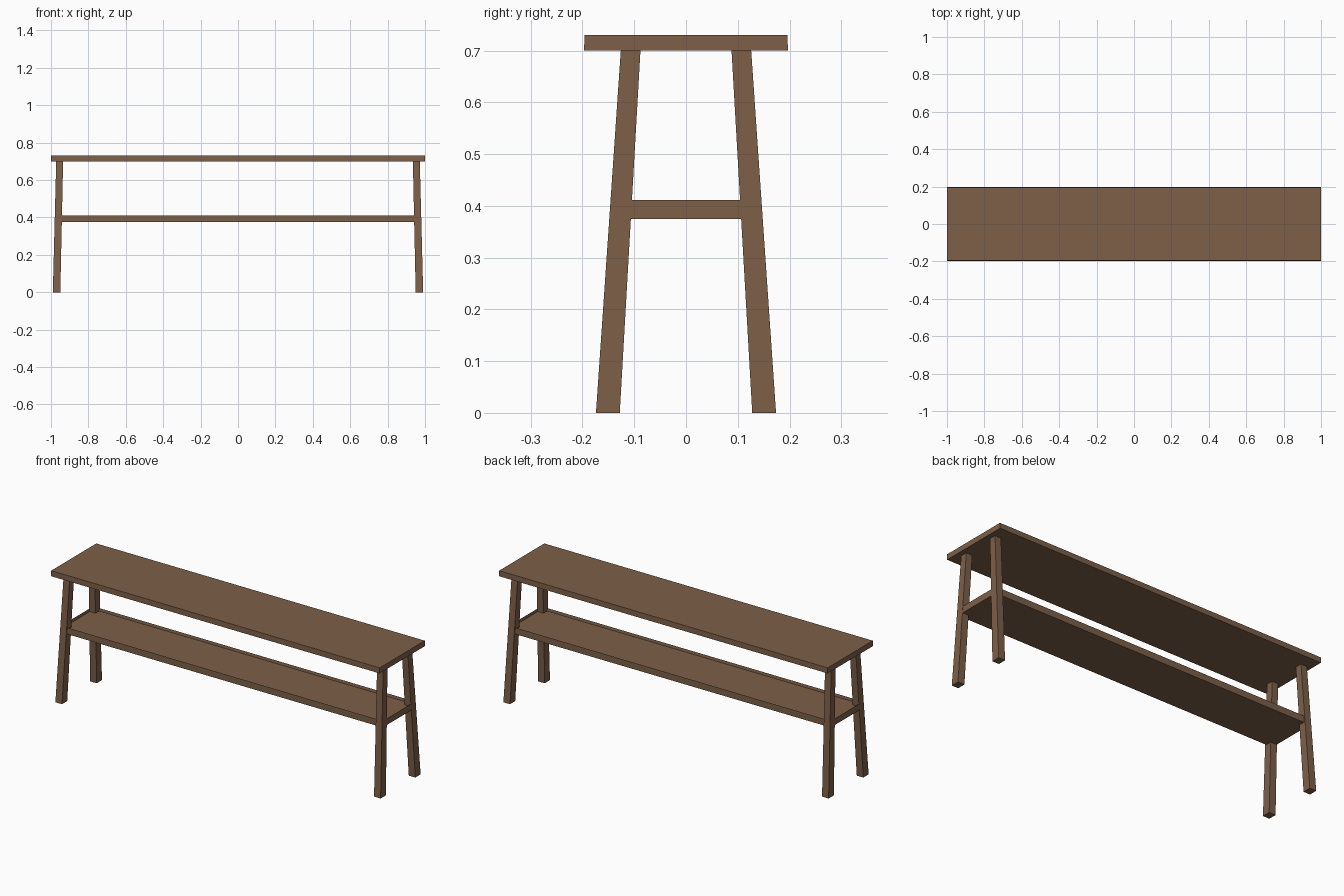
import bpy, bmesh

if "Cube" in bpy.data.objects:
    bpy.data.objects.remove(bpy.data.objects["Cube"])

wood = bpy.data.materials.new("brown wood")
wood.diffuse_color = (0.205, 0.115, 0.065, 1)
wood.use_nodes = True
wood.node_tree.nodes["Principled BSDF"].inputs["Base Color"].default_value = wood.diffuse_color


def finish(name, bm):
    bmesh.ops.recalc_face_normals(bm, faces=bm.faces)
    me = bpy.data.meshes.new(name)
    bm.to_mesh(me)
    bm.free()
    me.materials.append(wood)
    ob = bpy.data.objects.new(name, me)
    bpy.context.collection.objects.link(ob)
    return ob


def block(name, low, high, z0, z1):
    """Six-sided block between two (x0, x1, y0, y1) rectangles."""
    bm = bmesh.new()
    bmesh.ops.create_cube(bm, size=1)
    for v in bm.verts:
        r = high if v.co.z > 0 else low
        v.co = (r[1] if v.co.x > 0 else r[0],
                r[3] if v.co.y > 0 else r[2],
                z1 if v.co.z > 0 else z0)
    return finish(name, bm)


# Long seat board
block("seat", (-1, 1, -0.197, 0.197), (-1, 1, -0.196, 0.196), 0.70, 0.73)

# Four splayed, tapering legs
for sx, side in ((-1, "left"), (1, "right")):
    for sy, end in ((-1, "front"), (1, "back")):
        def rect(x0, x1, y0, y1):
            xs, ys = sorted((sx * x0, sx * x1)), sorted((sy * y0, sy * y1))
            return (*xs, *ys)
        block(f"{end}_{side}_leg", rect(0.95, 0.99, 0.128, 0.174),
              rect(0.935, 0.972, 0.088, 0.126), 0, 0.70)

# Lower shelf: shallow tray with a thin raised rim
bm = bmesh.new()
bmesh.ops.create_cube(bm, size=1)
for v in bm.verts:
    v.co = (v.co.x * 1.958, v.co.y * 0.28, 0.411 if v.co.z > 0 else 0.375)
top = [f for f in bm.faces if f.calc_center_median().z > 0.41]
bmesh.ops.inset_region(bm, faces=top, thickness=0.004)
for v in top[0].verts:
    v.co.z -= 0.015
finish("shelf", bm)
